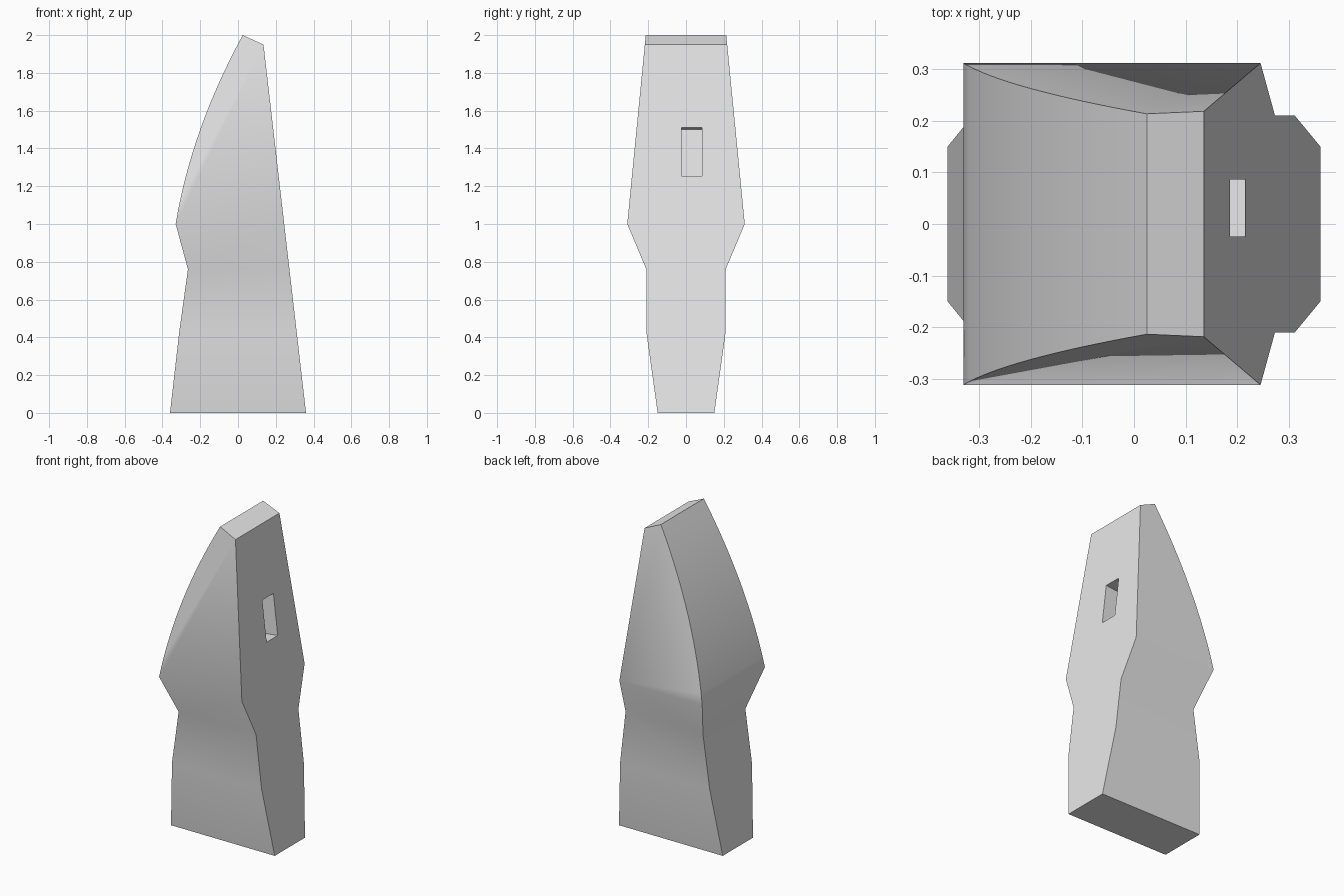
import bpy, bmesh, math
from mathutils import Vector

if "Cube" in bpy.data.objects:
    bpy.data.objects.remove(bpy.data.objects["Cube"], do_unlink=True)

grey = bpy.data.materials.new("plain grey")
grey.use_nodes = True
colour = (0.8, 0.8, 0.8, 1)
grey.diffuse_color = colour
grey.node_tree.nodes["Principled BSDF"].inputs["Base Color"].default_value = colour

# Half the thickness at each height of the side silhouette
widths = [(0, 0.15), (0.43, 0.21), (0.76, 0.21), (1, 0.311), (2, 0.213)]


def half_width(z):
    for (z0, w0), (z1, w1) in zip(widths, widths[1:]):
        if z <= z1:
            return w0 + (w1 - w0) * (z - z0) / (z1 - z0)


def right_x(z):
    return 0.36 - 0.1154 * z


# Blade profile: stepped lower edge, then a bowed upper edge
STEPS = 16
lower_left = [(-0.36, 0), (-0.311, 0.43), (-0.265, 0.76), (-0.33, 1)]
bow = []
for i in range(1, STEPS + 1):
    t = i / STEPS
    bow.append((-0.33 + 0.355 * t - 0.19 * t * (1 - t), 1 + t))
left = lower_left + bow
right = [(right_x(z), z) for z in (0, 0.43, 0.76, 1, 1.95)]

bm = bmesh.new()
verts = {}


def vert(point, side):
    key = (point, side)
    if key not in verts:
        x, z = point
        verts[key] = bm.verts.new((x, side * half_width(z), z))
    return verts[key]


def strip(path):
    for a, b in zip(path, path[1:]):
        bm.faces.new([vert(a, -1), vert(b, -1), vert(b, 1), vert(a, 1)])


# Narrow edges, top bevel and base
strip(left + right[::-1] + [left[0]])

# Broad front and back, one face for each height band
for side in (-1, 1):
    for i in range(3):
        band = [left[i], right[i], right[i + 1], left[i + 1]]
        bm.faces.new([vert(p, side) for p in band])
    upper = [right[3], right[4]] + left[:2:-1]
    bm.faces.new([vert(p, side) for p in upper])

bmesh.ops.recalc_face_normals(bm, faces=bm.faces)
mesh = bpy.data.meshes.new("wedge_body")
bm.to_mesh(mesh)
bm.free()
mesh.materials.append(grey)
body = bpy.data.objects.new("wedge_body", mesh)
bpy.context.collection.objects.link(body)

# Slot sunk square into the sloping flat face
z_mid, depth = 1.382, 0.09
bpy.ops.mesh.primitive_cube_add(size=1, location=(right_x(z_mid), 0.031, z_mid))
cutter = bpy.context.object
cutter.name = "slot_cutter"
cutter.scale = (2 * depth, 0.11, 0.258)
cutter.rotation_euler = (0, -math.atan(0.1154), 0)
cutter.data.materials.append(grey)
cutter.hide_render = True
cut = body.modifiers.new("slot", "BOOLEAN")
cut.object = cutter
cut.operation = "DIFFERENCE"
cut.solver = "EXACT"

bpy.ops.object.select_all(action="DESELECT")
body.select_set(True)
bpy.context.view_layer.objects.active = body
bpy.ops.object.modifier_apply(modifier=cut.name)
bpy.data.objects.remove(cutter, do_unlink=True)

# Soften the shallow folds, keep the corners crisp
bpy.ops.object.shade_smooth_by_angle(angle=math.radians(30))
